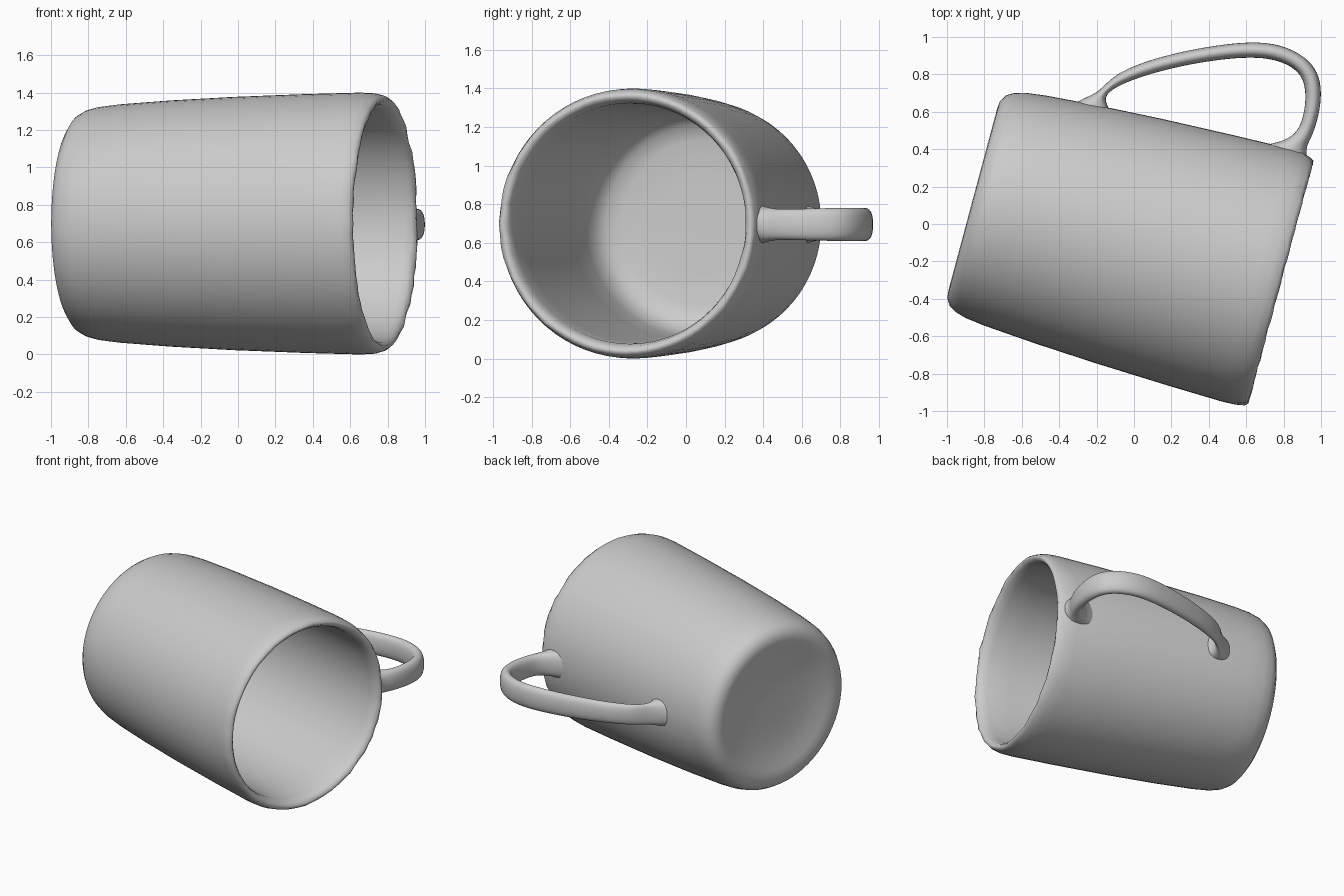
import bpy, bmesh, math, random
from mathutils import Vector, Matrix

if "Cube" in bpy.data.objects:
    bpy.data.objects.remove(bpy.data.objects["Cube"])

random.seed(4)
clay = bpy.data.materials.new("plain grey")
clay.diffuse_color = (0.6, 0.6, 0.6, 1)
clay.use_nodes = True
clay.node_tree.nodes["Principled BSDF"].inputs["Base Color"].default_value = clay.diffuse_color


def finish(name, bm):
    bmesh.ops.recalc_face_normals(bm, faces=bm.faces)
    mesh = bpy.data.meshes.new(name)
    bm.to_mesh(mesh)
    bm.free()
    mesh.materials.append(clay)
    mesh.polygons.foreach_set("use_smooth", [True] * len(mesh.polygons))
    obj = bpy.data.objects.new(name, mesh)
    bpy.context.collection.objects.link(obj)
    return obj


def bridge(bm, a, b):
    n = len(a)
    for i in range(n):
        j = (i + 1) % n
        bm.faces.new((a[i], a[j], b[j], b[i]))


# Cup: profile of (distance along axis, radius), from outer base to inner floor
SEGMENTS = 72
profile = [(-0.82, 0.12), (-0.824, 0.26), (-0.838, 0.38), (-0.856, 0.45),
           (-0.866, 0.50), (-0.862, 0.545), (-0.838, 0.583), (-0.80, 0.606),
           (-0.74, 0.623), (-0.63, 0.637), (-0.35, 0.658), (0.0, 0.677),
           (0.40, 0.692), (0.70, 0.70), (0.775, 0.697), (0.82, 0.685),
           (0.838, 0.672), (0.838, 0.655), (0.815, 0.635), (0.77, 0.624), (0.60, 0.62),
           (0.20, 0.614), (-0.30, 0.598), (-0.52, 0.585), (-0.62, 0.56),
           (-0.675, 0.51), (-0.695, 0.43), (-0.70, 0.25)]
bm = bmesh.new()
rings = []
for s, r in profile:
    ring = []
    for i in range(SEGMENTS):
        a = math.tau * i / SEGMENTS
        # slightly uneven hand-formed lip
        wobble = random.uniform(-0.004, 0.004) if s > 0.8 else 0
        ring.append(bm.verts.new((s + wobble, (r + wobble) * math.cos(a), r * math.sin(a))))
    rings.append(ring)
for a, b in zip(rings, rings[1:]):
    bridge(bm, a, b)
for ring, s in ((rings[0], -0.82), (rings[-1], -0.70)):
    tip = bm.verts.new((s, 0, 0))
    for i in range(SEGMENTS):
        bm.faces.new((ring[i], ring[(i + 1) % SEGMENTS], tip))
cup = finish("cup", bm)
cup.data.transform(Matrix.Translation((-0.025, -0.092, 0.70))
                   @ Matrix.Rotation(math.radians(-15), 4, 'Z'))

# Handle: cross-sections of (inner edge, outer edge, half width), flared at both ends
sections = [((-0.12, 0.585), (-0.33, 0.64), 0.10), ((-0.14, 0.63), (-0.27, 0.672), 0.092),
            ((-0.158, 0.675), (-0.20, 0.70), 0.08), ((-0.125, 0.715), (-0.145, 0.755), 0.075),
            ((-0.05, 0.755), (-0.08, 0.812), 0.075), ((0.10, 0.808), (0.08, 0.878), 0.078),
            ((0.30, 0.855), (0.29, 0.93), 0.082), ((0.50, 0.885), (0.49, 0.963), 0.085),
            ((0.66, 0.893), (0.67, 0.977), 0.086), ((0.78, 0.873), (0.82, 0.95), 0.086),
            ((0.87, 0.825), (0.938, 0.878), 0.086), ((0.912, 0.76), (0.995, 0.79), 0.086),
            ((0.92, 0.66), (1.004, 0.67), 0.084), ((0.90, 0.55), (0.98, 0.545), 0.08),
            ((0.865, 0.485), (0.945, 0.455), 0.08), ((0.80, 0.443), (0.92, 0.41), 0.088),
            ((0.69, 0.42), (0.925, 0.36), 0.10)]
SIDES = 12
bm = bmesh.new()
rings = []
for inner, outer, half in sections:
    p, q = Vector((*inner, 0.695)), Vector((*outer, 0.695))
    centre, spread = (p + q) / 2, (q - p) / 2
    ring = []
    for i in range(SIDES):
        a = math.tau * i / SIDES
        c, d = math.cos(a), math.sin(a)
        # rounded-rectangle section
        c = math.copysign(abs(c) ** 0.85, c)
        d = math.copysign(abs(d) ** 0.85, d)
        ring.append(bm.verts.new(centre + spread * c * 1.03 + Vector((0, 0, half * d * 1.03))))
    rings.append(ring)
for a, b in zip(rings, rings[1:]):
    bridge(bm, a, b)
handle = finish("handle", bm)
sub = handle.modifiers.new("smooth", 'SUBSURF')
sub.levels = sub.render_levels = 2
